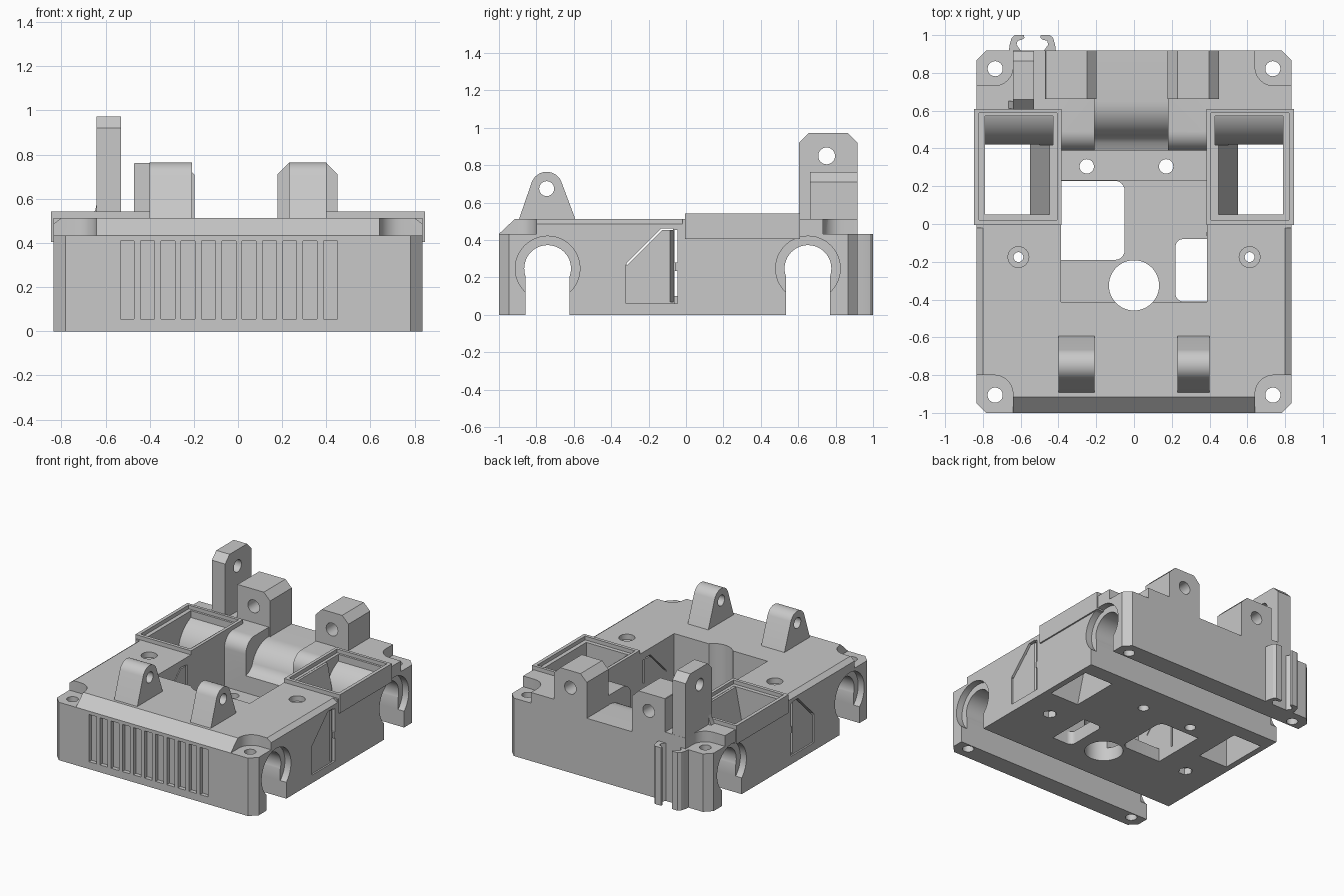
import bpy, bmesh
from math import pi, cos, sin, radians

old = bpy.data.objects.get("Cube")
if old:
    bpy.data.objects.remove(old, do_unlink=True)

grey = bpy.data.materials.new("plain grey")
grey.use_nodes = True
grey.diffuse_color = (0.58, 0.58, 0.58, 1)
grey.node_tree.nodes["Principled BSDF"].inputs["Base Color"].default_value = grey.diffuse_color


def prism(name, axis, pts, lo, hi):
    """Extrude a 2D outline along an axis from lo to hi."""
    place = {"x": lambda p, t: (t, p[0], p[1]),
             "y": lambda p, t: (p[0], t, p[1]),
             "z": lambda p, t: (p[0], p[1], t)}[axis]
    bm = bmesh.new()
    a = [bm.verts.new(place(p, lo)) for p in pts]
    b = [bm.verts.new(place(p, hi)) for p in pts]
    bm.faces.new(a)
    bm.faces.new(b[::-1])
    for i in range(len(pts)):
        j = (i + 1) % len(pts)
        bm.faces.new((a[i], b[i], b[j], a[j]))
    bmesh.ops.recalc_face_normals(bm, faces=bm.faces)
    mesh = bpy.data.meshes.new(name)
    bm.to_mesh(mesh)
    bm.free()
    mesh.materials.append(grey)
    ob = bpy.data.objects.new(name, mesh)
    bpy.context.collection.objects.link(ob)
    return ob


def arc(u, v, r, start=0, end=360, n=32):
    full = end - start == 360
    return [(u + r * cos(radians(start + (end - start) * i / n)),
             v + r * sin(radians(start + (end - start) * i / n)))
            for i in range(n if full else n + 1)]


def rect(u0, v0, u1, v1):
    return [(u0, v0), (u1, v0), (u1, v1), (u0, v1)]


def flip(pts, s):
    return [(s * u, v) for u, v in pts]


def combine(target, axis, pts, lo, hi, operation="DIFFERENCE"):
    tool = prism("helper", axis, pts, min(lo, hi), max(lo, hi))
    tool.hide_render = True
    mod = target.modifiers.new("shape", "BOOLEAN")
    mod.operation, mod.solver, mod.object = operation, "EXACT", tool
    bpy.context.view_layer.objects.active = target
    bpy.ops.object.modifier_apply(modifier=mod.name)
    bpy.data.objects.remove(tool, do_unlink=True)


parts = []
TOP, STEP = 0.513, 0.433
RODS = (-0.74, 0.652)
ROD_Z = 0.248
BAY_X = 0.386

# Main housing with the sloped front edge
body = prism("housing", "x", [(-1, 0), (0.918, 0), (0.918, TOP), (-0.915, TOP), (-1, STEP)],
             -0.835, 0.835)
parts.append(body)

# Central bay with a low rear step and a rounded rear edge
bay = [(-0.412, 0.1), (0.23, 0.1), (0.23, 0.125), (0.39, 0.125)] \
    + arc(0.49, TOP - 0.1, 0.1, 180, 90, 10) + [(0.49, 0.7), (-0.412, 0.7)]
combine(body, "x", bay, -BAY_X, BAY_X)
hump = [(0.385, 0.251), (0.43, 0.27)] + arc(0.65, ROD_Z, 0.195, 165, 90, 12) \
    + [(1, 0.443), (1, 0.7), (0.385, 0.7)]
combine(body, "x", hump, -0.208, 0.18)

# Openings in the floor of the bay, square against the walls and rounded inside
for wall, inner, y0, y1, r in ((-BAY_X, -0.05, -0.19, 0.228, 0.05),
                               (BAY_X, 0.22, -0.41, -0.08, 0.04)):
    s = 1 if inner > wall else -1
    corners = arc(s * inner - r, y0 + r, r, -90, 0, 6) + arc(s * inner - r, y1 - r, r, 0, 90, 6)
    opening = [(s * wall, y0)] + corners + [(s * wall, y1)]
    combine(body, "z", flip(opening, s), -0.1, 0.2)
combine(body, "z", arc(0, -0.325, 0.133, n=48), -0.1, 0.7)
for x in (-0.25, 0.17):
    combine(body, "z", arc(x, 0.305, 0.038), -0.1, 0.2)

for s in (-1, 1):
    # Side ducts with one sloped wall, and the rod cover showing inside
    duct = flip([(0.43, 0.6), (0.79, 0.6), (0.79, -0.1), (0.55, -0.1), (0.55, 0.0)], s)
    combine(body, "y", duct, 0.05, 0.42)
    combine(body, "y", flip(rect(0.43, 0.25, 0.79, 0.7), s), 0.419, 0.572)
    combine(body, "x", arc(0.65, ROD_Z, 0.23, n=48), s * 0.42, s * 0.81, "UNION")

    # Bevelled side edges along the top
    wedge = flip([(0.79, 0.52), (0.835, 0.487), (0.9, 0.487), (0.9, 0.6), (0.79, 0.6)], s)
    combine(body, "y", wedge, -0.82, -0.02)

    # Lowered corners, bolt holes and cut-off vertical edges
    for y0, y1, hole, edge, d in ((-0.8, -1.1, -0.906, -1, 1), (0.732, 1.1, 0.822, 0.918, -1)):
        inner = [(0.64 + 0.1 - 0.1 * cos(t * pi / 12), y0 - d * 0.1 + d * 0.1 * sin(t * pi / 12))
                 for t in range(7)]
        pocket = flip([(0.64, y1)] + inner + [(0.9, y0), (0.9, y1)], s)
        combine(body, "z", pocket, STEP, 0.7)
        combine(body, "z", arc(s * 0.735, hole, 0.04), -0.1, 0.6)
        corner = flip([(0.78, edge - d * 0.002), (0.78, edge - d * 0.1),
                       (0.95, edge - d * 0.1), (0.95, edge + d * 0.055),
                       (0.837, edge + d * 0.055)], s)
        combine(body, "z", corner, -0.1, 0.7)

    # Countersunk screw holes with nut pockets below
    combine(body, "z", arc(s * 0.612, -0.175, 0.055), TOP - 0.04, 0.6)
    combine(body, "z", arc(s * 0.612, -0.175, 0.026), -0.1, 0.6)
    combine(body, "z", arc(s * 0.612, -0.175, 0.05, n=6), -0.1, 0.05)

    # Recessed side panel with a bevelled rear edge
    panel = [(-0.32, 0.06), (-0.06, 0.06), (-0.06, 0.455), (-0.13, 0.455), (-0.32, 0.27)]
    combine(body, "x", panel, s * 0.823, s * 0.9)
    combine(body, "z", flip([(0.85, -0.1), (0.79, -0.068), (0.85, -0.068)], s), 0.07, 0.45)

    # Narrow slits through the side walls
    for slit in (rect(-0.062, 0.06, -0.046, 0.235), rect(-0.062, 0.28, -0.046, 0.455),
                 [(-0.318, 0.264), (-0.127, 0.453), (-0.07, 0.453), (-0.07, 0.462),
                  (-0.131, 0.462), (-0.318, 0.276)]):
        combine(body, "x", slit, s * (BAY_X - 0.001), s * 1)

# Rod channels open to the bottom, with wider end seats
for y in RODS:
    combine(body, "x", arc(y, ROD_Z, 0.125, n=48), -1, 1)
    combine(body, "x", rect(y - 0.118, -0.1, y + 0.118, ROD_Z), -1, 1)
    for s in (-1, 1):
        combine(body, "x", arc(y, ROD_Z, 0.173, n=48), s * 0.785, s * 1)

# Row of front vents
for i in range(11):
    x = -0.533 + 0.092 * i
    combine(body, "y", rect(x, 0.055, x + 0.063, 0.408), -1.1, -0.97)

# Raised rims around the ducts
for s, side in ((-1, "right"), (1, "left")):
    rim = prism(side + "_duct_rim", "z", flip(rect(0.385, -0.005, 0.846, 0.61), s), 0.405, 0.543)
    combine(rim, "z", flip(rect(0.408, 0.02, 0.82, 0.588), s), 0.515, 0.6)
    combine(rim, "z", flip(rect(0.43, 0.05, 0.79, 0.572), s), 0.3, 0.6)
    parts.append(rim)

# Front hinge lugs
lug = [(-0.897, 0.5), (-0.587, 0.5)] + arc(-0.745, 0.68, 0.085, 24, 160, 16)
for side, x0, x1 in (("right", -0.40, -0.208), ("left", 0.23, 0.40)):
    ob = prism(side + "_front_lug", "x", lug, x0, x1)
    combine(ob, "x", arc(-0.745, 0.675, 0.04), x0 - 0.1, x1 + 0.1)
    parts.append(ob)

# Rear mounting blocks with bevelled shoulders
for side, x0, x1, bevel in (("right", -0.47, -0.198, 0.003), ("left", 0.178, 0.45, 0.052)):
    block = [(x0, 0.43), (x1, 0.43), (x1, 0.711), (x1 - 0.052, 0.763),
             (x0 + bevel, 0.763), (x0, 0.763 - bevel)]
    ob = prism(side + "_rear_block", "y", block, 0.662, 0.918)
    combine(ob, "y", arc((x0 + x1) / 2, 0.635, 0.048), 0.5, 1)
    parts.append(ob)

# Tall rear tab with a small flared foot
tab = [(0.605, 0.5), (0.917, 0.5), (0.917, 0.92), (0.864, 0.973), (0.658, 0.973), (0.605, 0.92)]
ob = prism("tall_tab", "x", tab, -0.64, -0.53)
combine(ob, "x", arc(0.752, 0.85, 0.045), -0.8, -0.4)
parts.append(ob)
parts.append(prism("tall_tab_foot", "y", [(-0.665, 0.51), (-0.63, 0.51), (-0.638, 0.59),
                                          (-0.646, 0.55)], 0.612, 0.65))

# Pair of cable hooks on the back
hook = [(0.125, 0.91), (0.12, 0.95), (0.11, 0.985), (0.093, 1.0), (0.045, 1.0), (0.042, 0.985),
        (0.055, 0.976), (0.078, 0.97), (0.084, 0.95), (0.07, 0.93), (0.055, 0.91)]
for s, side in ((-1, "right"), (1, "left")):
    parts.append(prism(side + "_cable_hook", "z",
                       [(-0.538 + s * u, v) for u, v in hook], 0, STEP))

# Smooth the round surfaces and keep hard edges
bpy.ops.object.select_all(action="DESELECT")
for ob in parts:
    ob.select_set(True)
bpy.context.view_layer.objects.active = body
bpy.ops.object.shade_smooth_by_angle(angle=radians(30))
